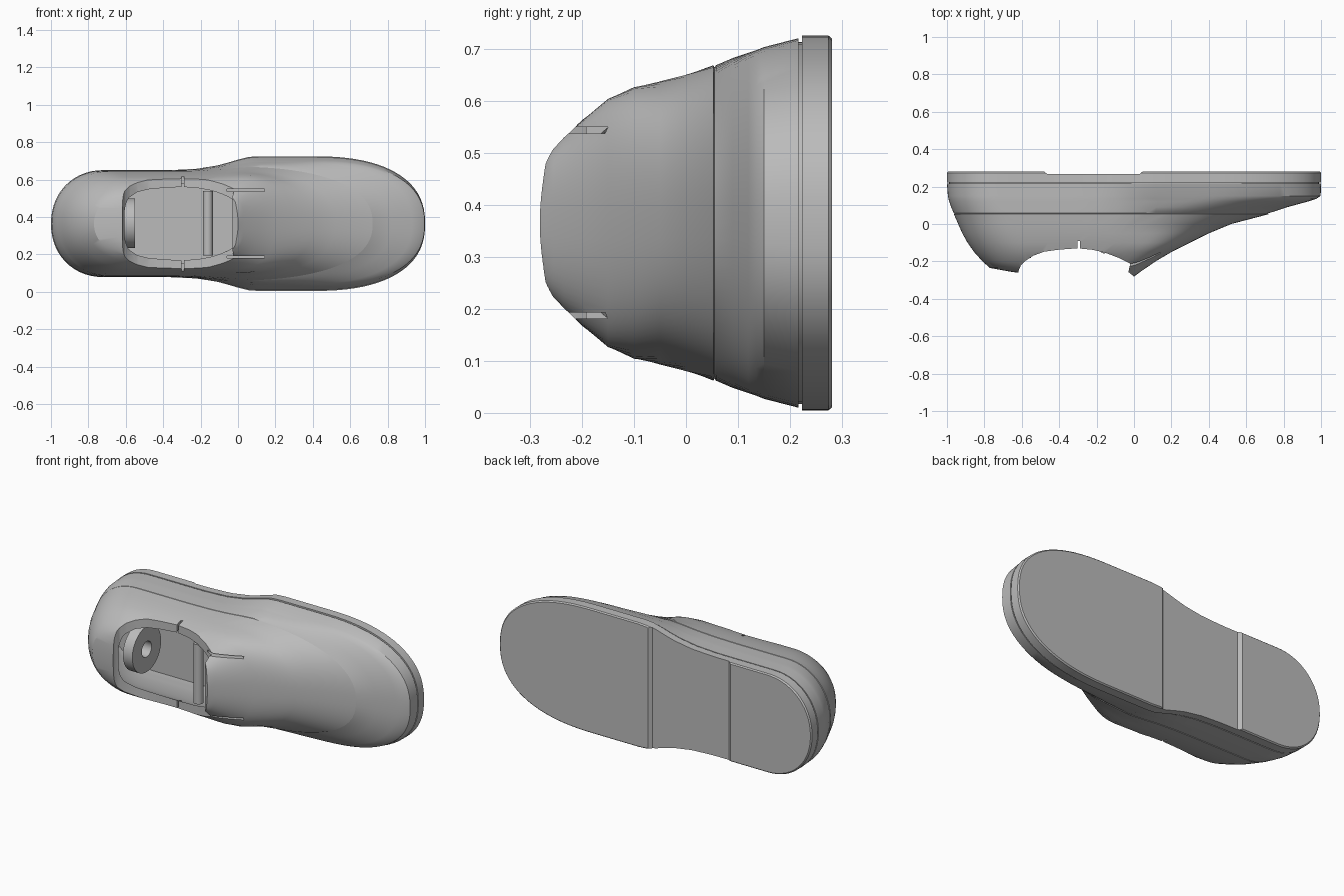
import bpy, bmesh, math

if "Cube" in bpy.data.objects:
    bpy.data.objects.remove(bpy.data.objects["Cube"])

ZC = 0.365   # centre line of the shoe
N = 56       # steps along each side of an outline

mat = bpy.data.materials.new("light grey")
mat.diffuse_color = (0.5, 0.5, 0.5, 1)
mat.use_nodes = True
mat.node_tree.nodes["Principled BSDF"].inputs["Base Color"].default_value = mat.diffuse_color


def finish(name, bm):
    bmesh.ops.recalc_face_normals(bm, faces=bm.faces)
    me = bpy.data.meshes.new(name)
    bm.to_mesh(me)
    bm.free()
    me.materials.append(mat)
    ob = bpy.data.objects.new(name, me)
    bpy.context.collection.objects.link(ob)
    return ob


def width_blend(x):
    # 0 at the heel, 1 at the forefoot
    pts = [(-0.36, 0), (-0.22, 0.1), (-0.1, 0.36), (0.0, 0.76), (0.07, 1)]
    if x <= pts[0][0]:
        return 0
    for (a, fa), (b, fb) in zip(pts, pts[1:]):
        if x <= b:
            return fa + (fb - fa) * (x - a) / (b - a)
    return 1


def outline(y, xl, xr, wh, wf, rh, rt):
    # closed shoe outline at one height
    side = []
    for i in range(N + 1):
        x = xl + (xr - xl) * (1 - math.cos(math.pi * i / N)) / 2
        w = wh + (wf - wh) * width_blend(x)
        dh = max(0, 1 - (x - xl) / rh)
        dt = max(0, 1 - (xr - x) / rt)
        w *= max(0, 1 - dh ** 2.1) ** (1 / 2.1) * max(0, 1 - dt ** 2.4) ** (1 / 2.4)
        side.append((x, w))
    return ([(x, y, ZC + w) for x, w in side] +
            [(x, y, ZC - w) for x, w in side[-2:0:-1]])


def loft(name, levels):
    bm = bmesh.new()
    rings = [[bm.verts.new(p) for p in outline(*lv)] for lv in levels]
    for a, b in zip(rings, rings[1:]):
        for i in range(len(a)):
            j = (i + 1) % len(a)
            bm.faces.new((a[i], a[j], b[j], b[i]))
    bm.faces.new(rings[0])
    bm.faces.new(rings[-1])
    return finish(name, bm)


def prism(name, profile, z0, z1):
    # x-y profile extruded across the shoe
    bm = bmesh.new()
    lo = [bm.verts.new((x, y, z0)) for x, y in profile]
    hi = [bm.verts.new((x, y, z1)) for x, y in profile]
    for i in range(len(lo)):
        j = (i + 1) % len(lo)
        bm.faces.new((lo[i], lo[j], hi[j], hi[i]))
    bm.faces.new(lo)
    bm.faces.new(hi)
    return finish(name, bm)


def box(name, x0, x1, y0, y1, z0, z1):
    return prism(name, [(x0, y0), (x1, y0), (x1, y1), (x0, y1)], z0, z1)


def cut(ob, cutter):
    cutter.hide_render = True
    m = ob.modifiers.new("cut", 'BOOLEAN')
    m.operation = 'DIFFERENCE'
    m.solver = 'EXACT'
    m.object = cutter
    bpy.context.view_layer.objects.active = ob
    bpy.ops.object.modifier_apply(modifier=m.name)
    bpy.data.objects.remove(cutter)


def smooth(ob, angle=30):
    bpy.ops.object.select_all(action='DESELECT')
    ob.select_set(True)
    bpy.context.view_layer.objects.active = ob
    bpy.ops.object.shade_smooth_by_angle(angle=math.radians(angle))


def inset(lv, d, y=None):
    y0, xl, xr, wh, wf, rh, rt = lv
    return (y0 if y is None else y, xl + d, xr - d, wh - d, wf - d, rh, rt)


# height, heel x, toe x, heel half width, forefoot half width, heel and toe rounding
LEVELS = [
    (0.216, -1.0, 1.0, 0.285, 0.355, 0.28, 0.6),
    (0.15, -0.995, 0.998, 0.284, 0.338, 0.28, 0.6),
    (0.135, -0.992, 0.975, 0.284, 0.332, 0.28, 0.6),
    (0.12, -0.988, 0.93, 0.283, 0.327, 0.28, 0.62),
    (0.09, -0.978, 0.82, 0.282, 0.317, 0.28, 0.7),
    (0.055, -0.963, 0.72, 0.28, 0.305, 0.28, 0.78),
    (0.0, -0.94, 0.52, 0.272, 0.29, 0.28, 0.62),
    (-0.05, -0.918, 0.40, 0.263, 0.277, 0.28, 0.48),
    (-0.1, -0.89, 0.30, 0.25, 0.264, 0.28, 0.32),
    (-0.15, -0.855, 0.20, 0.233, 0.24, 0.27, 0.21),
    (-0.2, -0.81, 0.115, 0.198, 0.195, 0.24, 0.15),
    (-0.235, -0.77, 0.065, 0.165, 0.165, 0.2, 0.11),
    (-0.255, -0.66, 0.035, 0.14, 0.145, 0.15, 0.08),
    (-0.27, -0.55, 0.015, 0.12, 0.12, 0.12, 0.05),
    (-0.281, -0.45, 0.0, 0.06, 0.06, 0.06, 0.03),
]

# upper, with a fine seam groove along the sides
seam = LEVELS[5]
body_levels = (LEVELS[:5] + [inset(seam, 0, 0.0575), inset(seam, 0.004), inset(seam, 0, 0.0525)]
               + LEVELS[6:])
upper = loft("shoe_upper", body_levels)

# hollow inside
inner = [(y + 0.03, xl + 0.03, xr - 0.02, wh - 0.03, wf - 0.03, rh, rt)
         for y, xl, xr, wh, wf, rh, rt in LEVELS[1:]]
inner.insert(0, (0.2,) + inner[0][1:])
cut(upper, loft("cavity_cutter", inner))

# foot opening with its curved rim
rim = [(-0.62, -0.4), (-0.617, -0.25), (-0.605, -0.222), (-0.58, -0.197), (-0.54, -0.17),
       (-0.48, -0.148), (-0.4, -0.137), (-0.3, -0.13), (-0.22, -0.138), (-0.15, -0.155),
       (-0.08, -0.182), (-0.02, -0.212), (-0.03, -0.257), (0.003, -0.283), (0.003, -0.4)]
cut(upper, prism("opening_cutter", rim, -0.1, 0.9))

# slits beside the tongue and notches in the rim
for s in (-1, 1):
    z = ZC + s * 0.178
    cut(upper, box("slit_cutter", -0.06, 0.143, -0.35, -0.09, z - 0.006, z + 0.006))
cut(upper, box("notch_cutter", -0.301, -0.289, -0.3, -0.092, -0.1, 0.9))
smooth(upper)

# sole with a groove below the upper and a recessed arch
edge = (0.2225, -1.0, 1.0, 0.286, 0.36, 0.28, 0.6)
sole = loft("sole", [inset(edge, 0.006, 0.281), inset(edge, 0, 0.274), edge,
                     inset(edge, 0.012), inset(edge, 0.012, 0.21)])
cut(sole, prism("arch_cutter", [(-0.49, 0.3), (-0.482, 0.281), (-0.462, 0.266),
                                (0.03, 0.266), (0.046, 0.281), (0.05, 0.3)], -0.1, 0.9))
smooth(sole)


def cylinder_part(name, r, depth, loc, axis):
    bpy.ops.mesh.primitive_cylinder_add(vertices=40, radius=r, depth=depth, location=loc,
                                        rotation=(0, math.pi / 2 if axis == 'X' else 0, 0))
    ob = bpy.context.object
    ob.name = name
    ob.data.materials.append(mat)
    return ob


# ring in the heel
ring = cylinder_part("heel_ring", 0.132, 0.06, (-0.58, -0.05, 0.367), 'X')
cut(ring, cylinder_part("ring_hole_cutter", 0.045, 0.2, (-0.58, -0.05, 0.367), 'X'))
smooth(ring)

# upright bar across the opening
bar = cylinder_part("cross_bar", 0.026, 0.345, (-0.161, -0.131, 0.367), 'Z')
smooth(bar)
